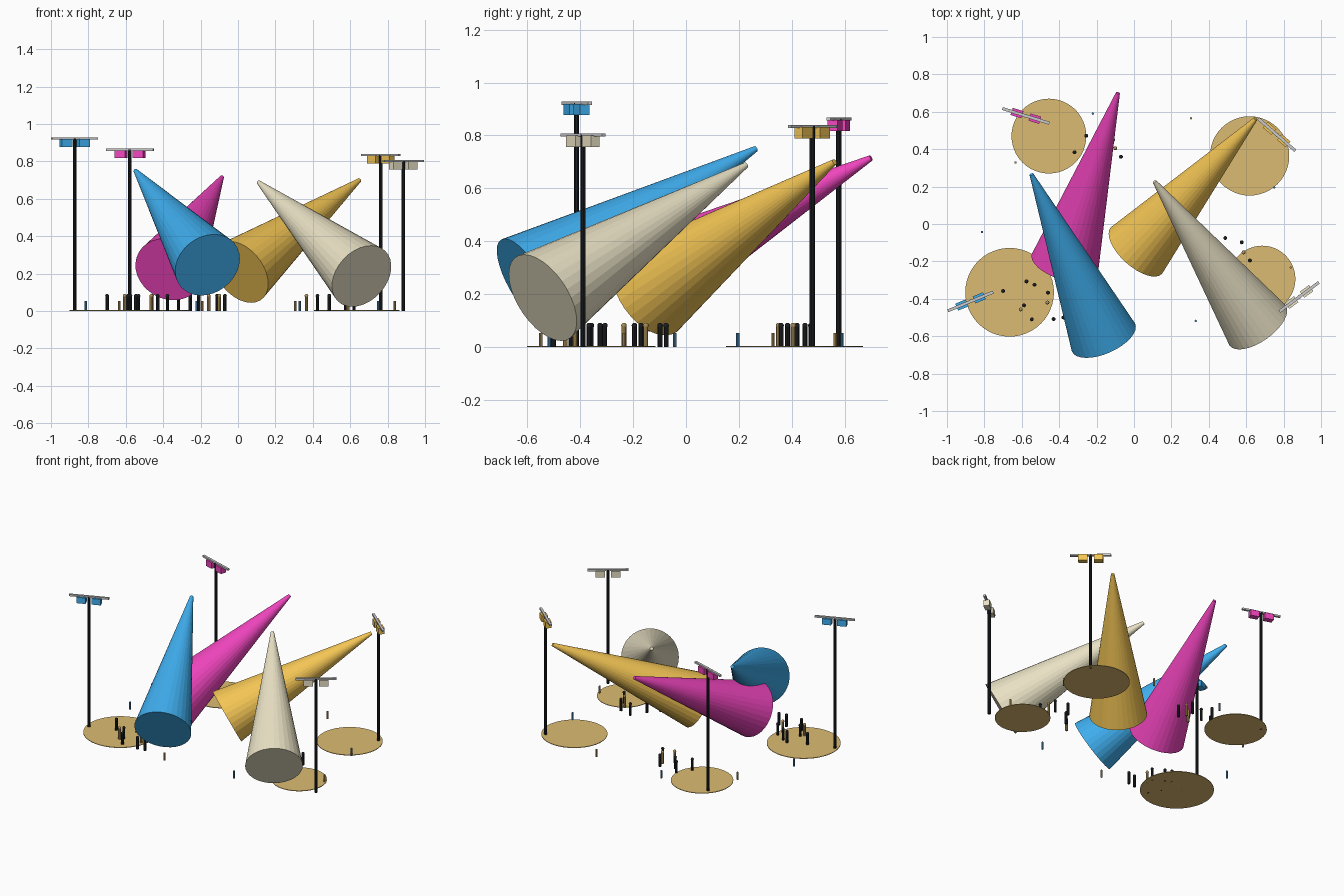
import bpy
from math import radians, cos, sin
from mathutils import Vector

if "Cube" in bpy.data.objects:
    bpy.data.objects.remove(bpy.data.objects["Cube"])


def material(name, rgb):
    m = bpy.data.materials.new(name)
    m.diffuse_color = (*rgb, 1)
    m.use_nodes = True
    m.node_tree.nodes["Principled BSDF"].inputs["Base Color"].default_value = m.diffuse_color
    return m


SAND = material("sand", (0.72, 0.50, 0.17))
DARK = material("dark", (0.012, 0.014, 0.017))
TAN = material("tan", (0.45, 0.30, 0.10))
STEEL = material("steel_blue", (0.07, 0.24, 0.45))
BLUE = material("blue_light", (0.05, 0.42, 0.85))
PINK = material("pink_light", (0.88, 0.06, 0.52))
GOLD = material("gold_light", (0.90, 0.56, 0.09))
IVORY = material("ivory_light", (0.82, 0.76, 0.56))


def finish(name, mat):
    o = bpy.context.object
    o.name = name
    if mat:
        o.data.materials.append(mat)
    return o


def rod(name, x, y, z0, z1, r, sides, mat):
    bpy.ops.mesh.primitive_cylinder_add(vertices=sides, radius=r, depth=z1 - z0,
                                        location=(x, y, (z0 + z1) / 2))
    return finish(name, mat)


def box(name, loc, size, yaw, mat=None):
    bpy.ops.mesh.primitive_cube_add(size=1, location=loc, rotation=(0, 0, yaw))
    o = finish(name, mat)
    o.scale = size
    return o


def beam(name, tip, base, mat):
    tip, base = Vector(tip), Vector(base)
    d = tip - base
    bpy.ops.mesh.primitive_cone_add(vertices=32, radius1=0.185, radius2=0.011,
                                    depth=d.length, location=(tip + base) / 2)
    o = finish(name, mat)
    o.rotation_euler = d.to_track_quat('Z', 'Y').to_euler()


# Light towers: pole position, top height, bar yaw, beam tip, beam base, pool of light
towers = [
    ("blue", BLUE, (-0.874, -0.414), 0.928, 22.5,
     (-0.548, 0.265, 0.75), (-0.163, -0.607, 0.246), (-0.665, -0.365, 0.237)),
    ("pink", PINK, (-0.578, 0.578), 0.868, -17.5,
     (-0.086, 0.700, 0.715), (-0.370, -0.215, 0.222), (-0.455, 0.47, 0.20)),
    ("gold", GOLD, (0.763, 0.478), 0.84, -41,
     (0.650, 0.562, 0.70), (0.013, -0.142, 0.208), (0.618, 0.364, 0.212)),
    ("ivory", IVORY, (0.883, -0.39), 0.808, 36.5,
     (0.110, 0.227, 0.688), (0.661, -0.542, 0.186), (0.685, -0.294, 0.178)),
]
for name, mat, (x, y), top, yaw, tip, base, pool in towers:
    a = radians(yaw)
    rod(name + "_pole", x, y, 0, top - 0.005, 0.01, 10, DARK)
    box(name + "_crossbar", (x, y, top - 0.006), (0.263, 0.016, 0.012), a)
    for i, s in enumerate((-0.05, 0.05)):
        box(f"{name}_lamp_{i}", (x + s * cos(a), y + s * sin(a), top - 0.030),
            (0.06, 0.04, 0.042), a, mat)
    beam(name + "_beam", tip, base, mat)
    rod(name + "_light_pool", pool[0], pool[1], 0, 0.004, pool[2], 48, SAND)

# People standing in groups (third value 1 = tan clothes)
people = [
    (-0.70, -0.358, 0), (-0.575, -0.307, 0), (-0.532, -0.325, 0), (-0.46, -0.367, 0),
    (-0.463, -0.42, 1), (-0.588, -0.435, 0), (-0.606, -0.457, 1), (-0.546, -0.51, 0),
    (-0.43, -0.508, 0), (-0.377, -0.50, 0),
    (-0.318, 0.384, 0), (-0.255, 0.472, 0), (-0.07, 0.36, 0), (-0.112, 0.45, 0),
    (-0.10, 0.405, 1), (-0.21, 0.42, 0), (-0.157, 0.35, 1),
    (0.488, -0.075, 0), (0.576, -0.098, 0), (0.62, -0.195, 0), (0.586, -0.152, 1),
    (0.425, -0.17, 0), (0.366, -0.235, 1),
]
for i, (x, y, tan) in enumerate(people):
    m = TAN if tan else DARK
    rod(f"person_body_{i}", x, y, 0, 0.078, 0.009, 8, m)
    bpy.ops.mesh.primitive_uv_sphere_add(segments=10, ring_count=6, radius=0.0105,
                                         location=(x, y, 0.081))
    finish(f"person_head_{i}", m)

# Ring of short marker posts in alternating colours
posts = [(-0.813, -0.043), (-0.634, 0.329), (-0.22, 0.59), (0.305, 0.565),
         (0.75, 0.195), (0.838, -0.233), (0.33, -0.518), (-0.19, -0.55)]
for i, (x, y) in enumerate(posts):
    rod(f"marker_post_{i}", x, y, 0, 0.053, 0.0065, 8, TAN if i % 2 else STEEL)
